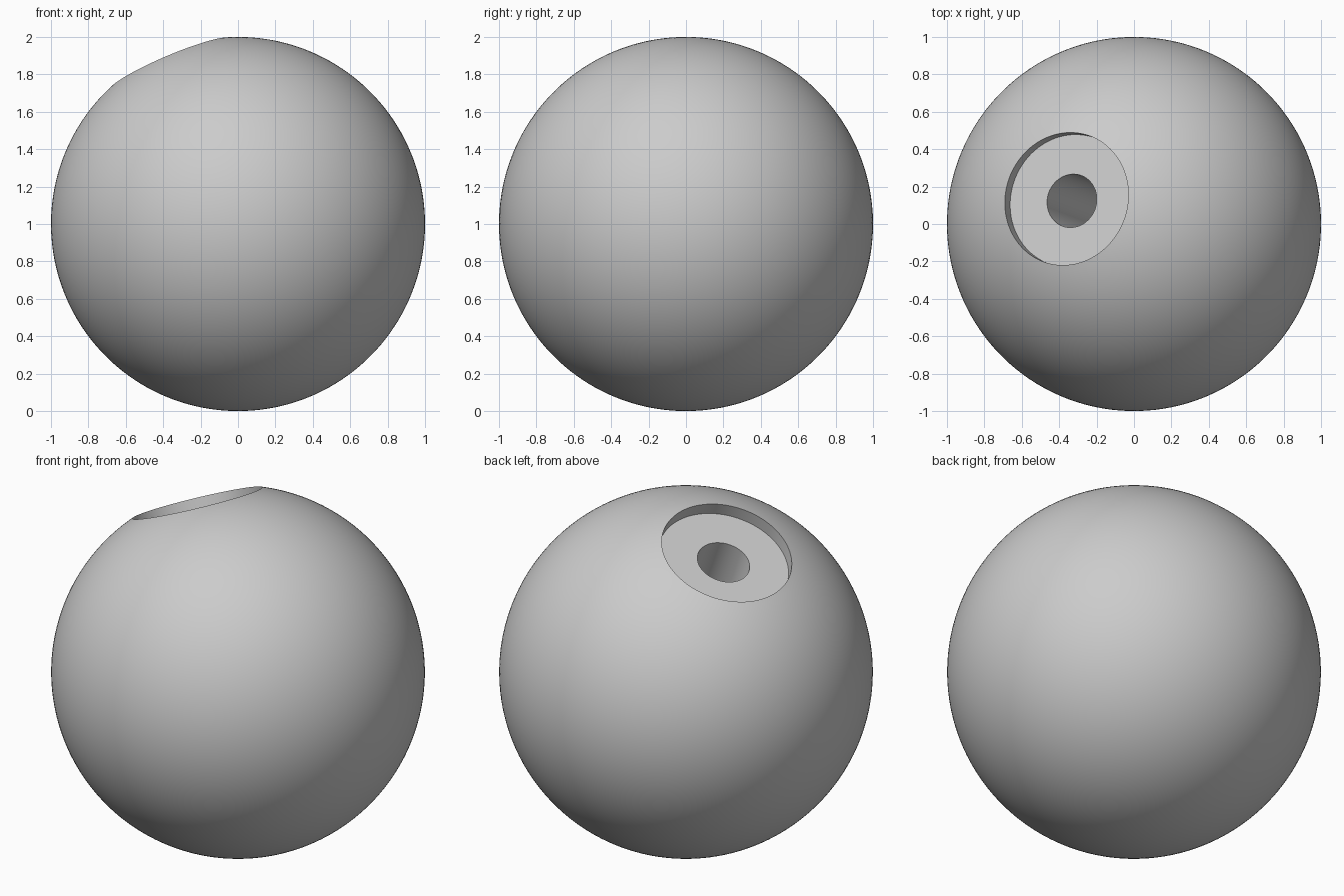
import bpy
import bmesh
import math
from mathutils import Vector

if "Cube" in bpy.data.objects:
    bpy.data.objects.remove(bpy.data.objects["Cube"])

RADIUS = 1.0
BORE_AXIS = Vector((-0.386, 0.144, 0.911)).normalized()
RECESS_R, RECESS_FLOOR = 0.358, 0.86   # wide shallow recess
HOLE_R, HOLE_BOTTOM = 0.144, 0.0       # narrow deep hole
ARC_STEPS, TURN_STEPS = 96, 144

# Half section around the bore axis: hole, recess, then the ball's outside
profile = [(0, HOLE_BOTTOM), (HOLE_R, HOLE_BOTTOM),
           (HOLE_R, RECESS_FLOOR), (RECESS_R, RECESS_FLOOR)]
rim = math.asin(RECESS_R / RADIUS)
for i in range(ARC_STEPS + 1):
    a = rim + (math.pi - rim) * i / ARC_STEPS
    profile.append((RADIUS * math.sin(a), RADIUS * math.cos(a)))

# Revolve the section into a closed solid
bm = bmesh.new()
verts = [bm.verts.new((r, 0, z)) for r, z in profile]
edges = [bm.edges.new(pair) for pair in zip(verts, verts[1:])]
bmesh.ops.spin(bm, geom=verts + edges, cent=(0, 0, 0), axis=(0, 0, 1),
               angle=math.tau, steps=TURN_STEPS, use_merge=False)
bmesh.ops.remove_doubles(bm, verts=bm.verts[:], dist=1e-5)
bmesh.ops.recalc_face_normals(bm, faces=bm.faces[:])

# Tilt the bore to its direction and stand the ball on the ground
tilt = BORE_AXIS.to_track_quat('Z', 'Y').to_matrix()
bmesh.ops.transform(bm, matrix=tilt.to_4x4(), verts=bm.verts[:])
bmesh.ops.translate(bm, vec=(0, 0, RADIUS), verts=bm.verts[:])

mesh = bpy.data.meshes.new("bored_ball")
bm.to_mesh(mesh)
bm.free()
ball = bpy.data.objects.new("bored_ball", mesh)
bpy.context.collection.objects.link(ball)

# Plain grey finish
grey = bpy.data.materials.new("light_grey")
grey.diffuse_color = (0.6, 0.6, 0.6, 1)
grey.use_nodes = True
grey.node_tree.nodes["Principled BSDF"].inputs["Base Color"].default_value = grey.diffuse_color
mesh.materials.append(grey)

bpy.context.view_layer.objects.active = ball
ball.select_set(True)
bpy.ops.object.shade_smooth_by_angle(angle=math.radians(30))
